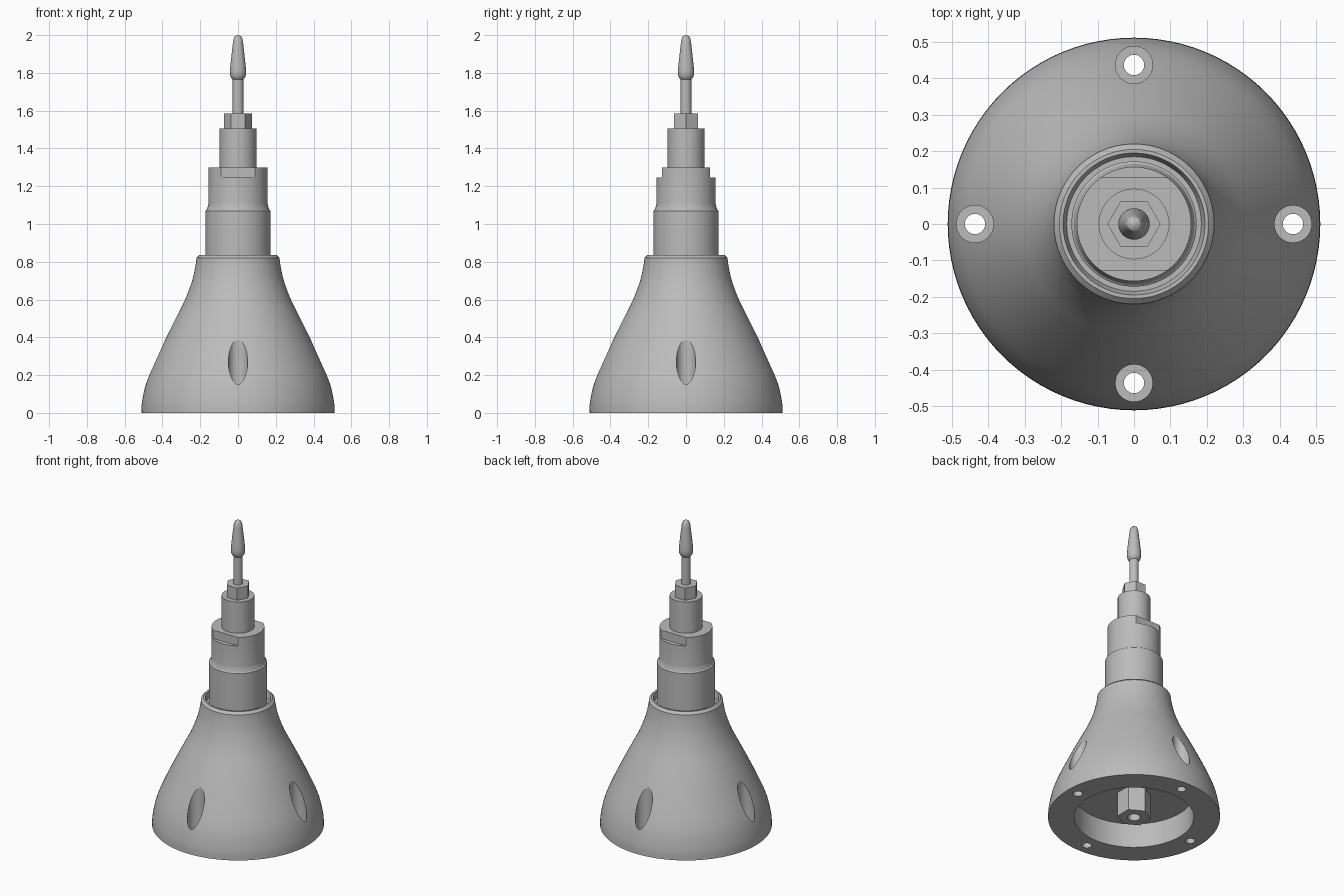
import bpy
import bmesh
import math
from mathutils import Matrix, Vector

cube = bpy.data.objects.get("Cube")
if cube:
    bpy.data.objects.remove(cube, do_unlink=True)

SEGMENTS = 96

metal = bpy.data.materials.new("grey_metal")
metal.use_nodes = True
grey = (0.5, 0.5, 0.5, 1)
metal.diffuse_color = grey
metal.node_tree.nodes["Principled BSDF"].inputs["Base Color"].default_value = grey


def add_object(name, bm):
    bmesh.ops.recalc_face_normals(bm, faces=bm.faces[:])
    mesh = bpy.data.meshes.new(name)
    bm.to_mesh(mesh)
    bm.free()
    mesh.materials.append(metal)
    obj = bpy.data.objects.new(name, mesh)
    bpy.context.collection.objects.link(obj)
    return obj


def activate(obj):
    bpy.ops.object.select_all(action="DESELECT")
    obj.select_set(True)
    bpy.context.view_layer.objects.active = obj


def revolve(name, profile, sides=SEGMENTS, turn=0.0, at=(0, 0, 0)):
    """Spin (radius, height) points round the z axis."""
    bm = bmesh.new()
    verts = [bm.verts.new((r, 0, z)) for r, z in profile]
    edges = [bm.edges.new(pair) for pair in zip(verts, verts[1:])]
    bmesh.ops.spin(bm, geom=verts + edges, cent=(0, 0, 0), axis=(0, 0, 1),
                   angle=math.tau, steps=sides)
    bmesh.ops.remove_doubles(bm, verts=bm.verts[:], dist=0.0001)
    bm.transform(Matrix.Translation(at) @ Matrix.Rotation(turn, 4, "Z"))
    return add_object(name, bm)


def rod(name, radius, bottom, top, **options):
    return revolve(name, [(0, bottom), (radius, bottom), (radius, top), (0, top)], **options)


def box(name, centre, size):
    bm = bmesh.new()
    bmesh.ops.create_cube(bm, size=1)
    bm.transform(Matrix.Translation(centre) @ Matrix.Diagonal((*size, 1)))
    return add_object(name, bm)


def cut(obj, cutters):
    for cutter in cutters:
        activate(obj)
        mod = obj.modifiers.new("cut", "BOOLEAN")
        mod.operation = "DIFFERENCE"
        mod.solver = "EXACT"
        mod.object = cutter
        bpy.ops.object.modifier_apply(modifier=mod.name)
        bpy.data.objects.remove(cutter, do_unlink=True)


def smooth_path(points, steps=4):
    """Catmull-Rom curve through the points."""
    pts = [Vector(p) for p in points]
    pts = [2 * pts[0] - pts[1]] + pts + [2 * pts[-1] - pts[-2]]
    path = []
    for a, b, c, d in zip(pts, pts[1:], pts[2:], pts[3:]):
        for i in range(steps):
            t = i / steps
            p = 0.5 * (2 * b + (c - a) * t + (2 * a - 5 * b + 4 * c - d) * t ** 2
                       + (3 * b - a - 3 * c + d) * t ** 3)
            path.append(tuple(p))
    return path + [tuple(pts[-2])]


# Flared base with a hollow underside and a raised rim
flare = smooth_path([(0.512, 0), (0.508, 0.06), (0.487, 0.155), (0.45, 0.25),
                     (0.387, 0.385), (0.33, 0.5), (0.28, 0.6), (0.243, 0.7),
                     (0.225, 0.78), (0.22, 0.82)])
underside = [(0, 0.16), (0.356, 0.16), (0.356, 0)]
rim = [(0.205, 0.835), (0.195, 0.835), (0.185, 0.8), (0, 0.8)]
base = revolve("flared_base", underside + flare + rim)

# Four counterbored mounting holes
for i in range(4):
    angle = i * math.pi / 2
    spot = (0.437 * math.cos(angle), 0.437 * math.sin(angle), 0)
    cut(base, [rod("counterbore", 0.051, 0.1, 0.6, sides=48, at=spot),
               rod("bolt_hole", 0.028, -0.1, 0.2, sides=48, at=spot)])

# Stepped barrel with two wrench flats
barrel = revolve("barrel", [(0, 0.78), (0.172, 0.78), (0.172, 1.07), (0.166, 1.075),
                            (0.159, 1.095), (0.157, 1.11), (0.157, 1.3), (0, 1.3)])
cut(barrel, [box("flat_cutter", (0, side * 0.228, 1.345), (0.6, 0.2, 0.2))
             for side in (-1, 1)])

# Upper collar and hexagonal clamp nut
collar = rod("upper_collar", 0.097, 1.28, 1.505)
clamp_nut = rod("clamp_nut", 0.073, 1.49, 1.585, sides=6)

# Slim stem with a tapered tip
probe = revolve("probe_tip", [(0, 1.57), (0.028, 1.57), (0.028, 1.765), (0.037, 1.775),
                              (0.042, 1.79), (0.043, 1.81), (0.041, 1.835),
                              (0.027, 1.96), (0.024, 1.98), (0.018, 1.992),
                              (0.009, 1.998), (0, 2)], sides=48)

# Hexagonal nut inside the base, bored from below
lower_nut = rod("lower_nut", 0.1, 0, 0.18, sides=6, turn=math.pi / 6)
cut(lower_nut, [rod("nut_bore", 0.038, -0.1, 0.1, sides=48)])

for part in (base, barrel, collar, clamp_nut, probe, lower_nut):
    activate(part)
    bpy.ops.object.shade_smooth_by_angle(angle=math.radians(25))
